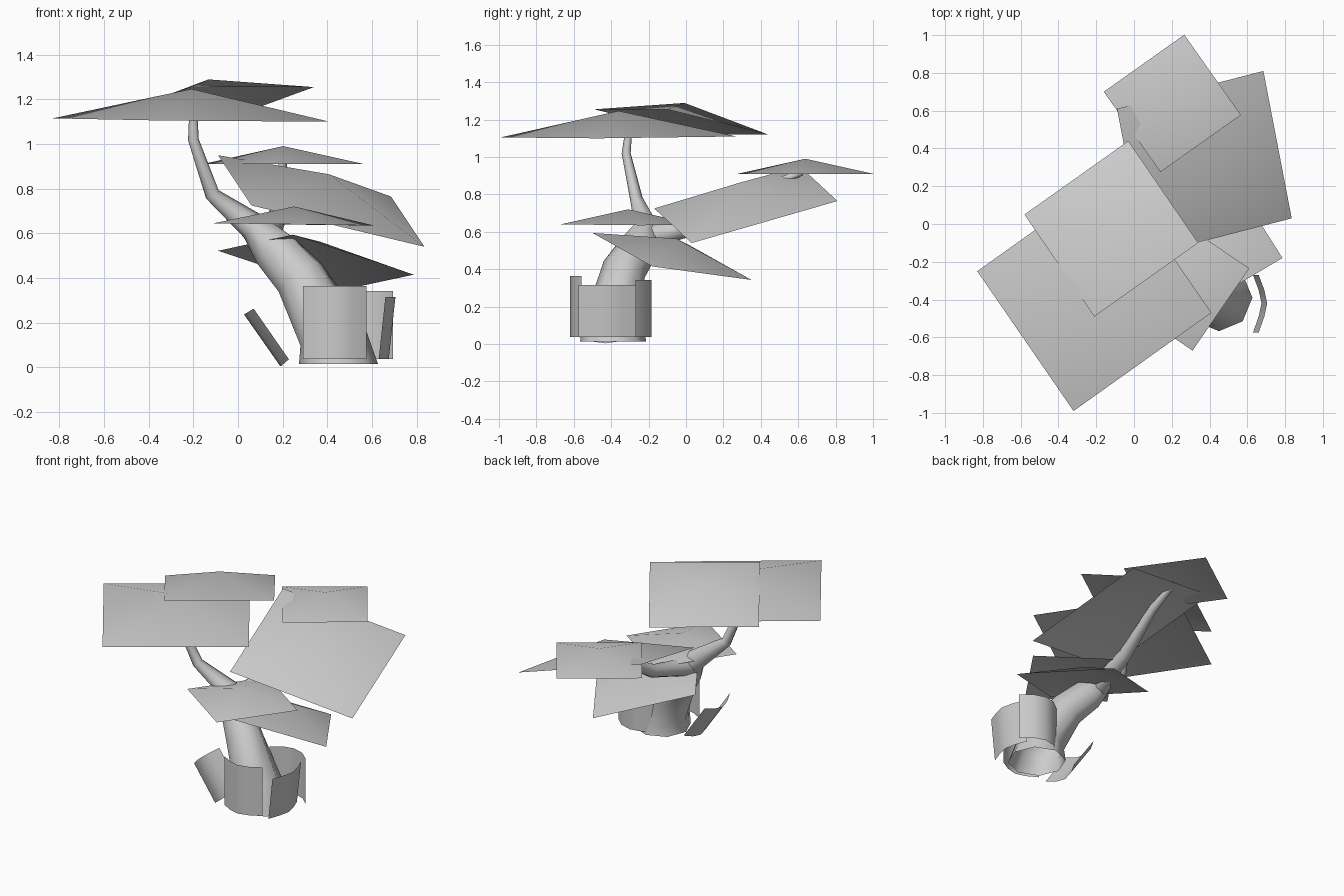
import bpy, bmesh, math
from mathutils import Vector

if "Cube" in bpy.data.objects:
    bpy.data.objects.remove(bpy.data.objects["Cube"], do_unlink=True)

grey = bpy.data.materials.new("light_grey")
grey.use_nodes = True
COLOUR = (0.6, 0.6, 0.6, 1)
grey.diffuse_color = COLOUR
grey.node_tree.nodes["Principled BSDF"].inputs["Base Color"].default_value = COLOUR


def finish(name, bm):
    mesh = bpy.data.meshes.new(name)
    for f in bm.faces:
        f.smooth = True
    bm.to_mesh(mesh)
    bm.free()
    mesh.materials.append(grey)
    obj = bpy.data.objects.new(name, mesh)
    bpy.context.collection.objects.link(obj)


# Square foliage sheet whose centre is pushed up along its normal
def leaf_sheet(name, a, b, c):
    a, b, c = Vector(a), Vector(b), Vector(c)
    corners = [a, b, c, a + c - b]
    normal = (b - a).cross(c - b).normalized()
    if normal.z < 0:
        normal.negate()
        corners.reverse()
    size = ((b - a).length + (c - b).length) / 2
    bm = bmesh.new()
    rim = [bm.verts.new(p) for p in corners]
    peak = bm.verts.new((a + c) / 2 + normal * size * 0.155)
    for i in range(4):
        bm.faces.new((rim[i], rim[(i + 1) % 4], peak))
    finish(name, bm)


# Tapered tube through points of (x, y, z, radius)
def limb(name, path, start_dir, sides=8):
    pts = [Vector(p[:3]) for p in path]
    bm = bmesh.new()
    rings = []
    for i, p in enumerate(pts):
        if i == 0:
            d = Vector(start_dir)
        elif i == len(pts) - 1:
            d = p - pts[i - 1]
        else:
            d = (pts[i + 1] - p).normalized() + (p - pts[i - 1]).normalized()
        d.normalize()
        u = Vector((1, 0, 0))
        u = (u - d * u.dot(d)).normalized()
        v = d.cross(u)
        r = path[i][3]
        rings.append([bm.verts.new(p + r * (u * math.cos(t) + v * math.sin(t)))
                      for t in (math.tau * k / sides for k in range(sides))])
    for lo, hi in zip(rings, rings[1:]):
        for k in range(sides):
            n = (k + 1) % sides
            bm.faces.new((lo[k], lo[n], hi[n], hi[k]))
    finish(name, bm)


# Bent bark sheet between a bottom line and a top line
def bark_sheet(name, bottom, top):
    bm = bmesh.new()
    lo = [bm.verts.new(p) for p in bottom]
    hi = [bm.verts.new(p) for p in top]
    for i in range(len(lo) - 1):
        bm.faces.new((lo[i], lo[i + 1], hi[i + 1], hi[i]))
    finish(name, bm)


# Foliage, from the top down
leaf_sheet("top_front_foliage", (-0.83, -0.25, 1.115), (-0.32, -0.99, 1.105), (0.41, -0.47, 1.1))
leaf_sheet("top_back_foliage", (-0.58, 0.05, 1.12), (-0.21, -0.49, 1.255), (0.34, -0.10, 1.255))
leaf_sheet("back_small_foliage", (-0.16, 0.70, 0.91), (0.14, 0.275, 0.91), (0.566, 0.577, 0.91))
leaf_sheet("back_large_foliage", (-0.09, 0.61, 0.95), (0.06, -0.17, 0.725), (0.835, 0.03, 0.54))
leaf_sheet("front_small_foliage", (-0.11, -0.385, 0.645), (0.31, -0.67, 0.64), (0.61, -0.235, 0.635))
leaf_sheet("low_foliage", (-0.09, 0.03, 0.522), (0.245, -0.5, 0.594), (0.786, -0.18, 0.415))

# Trunk and back branch
limb("trunk", [(0.45, -0.39, 0.015, 0.177), (0.42, -0.385, 0.15, 0.15),
               (0.28, -0.33, 0.40, 0.118), (0.17, -0.25, 0.52, 0.105),
               (0.07, -0.21, 0.63, 0.065), (-0.115, -0.265, 0.775, 0.034),
               (-0.2, -0.32, 1.02, 0.024), (-0.2, -0.3, 1.2, 0.016)], (0, 0, 1))
limb("back_branch", [(0.11, -0.22, 0.57, 0.07), (0.14, -0.08, 0.6, 0.055),
                     (0.17, 0.12, 0.65, 0.042), (0.2, 0.42, 0.83, 0.028),
                     (0.2, 0.62, 0.92, 0.018)], (0, 1, 0))


# Upright bark sheets round the base, leaning outward by an offset
def upright_sheet(name, line, height, lean=0):
    bark_sheet(name, [(x, y, 0.037) for x, y in line],
               [(x + lean, y, height) for x, y in line])


upright_sheet("front_bark", [(0.29, -0.56), (0.36, -0.6), (0.43, -0.62), (0.505, -0.6), (0.575, -0.56)], 0.365)
upright_sheet("left_bark", [(0.63, -0.575), (0.66, -0.49), (0.675, -0.42), (0.66, -0.35), (0.63, -0.27)], 0.315, 0.03)
upright_sheet("back_bark", [(0.695, -0.27), (0.63, -0.21), (0.55, -0.185), (0.475, -0.2), (0.41, -0.25)], 0.343)

# Loose bark sheet leaning away on the other side
ys = (-0.3, -0.365, -0.43, -0.5, -0.57)
bulge = (0, 0.7, 1, 0.7, 0)
bark_sheet("right_bark",
           [(0.228 - 0.038 * b, y, 0.036 - 0.032 * b) for y, b in zip(ys, bulge)],
           [(0.07 - 0.043 * b, y, 0.263 - 0.026 * b) for y, b in zip(ys, bulge)])
